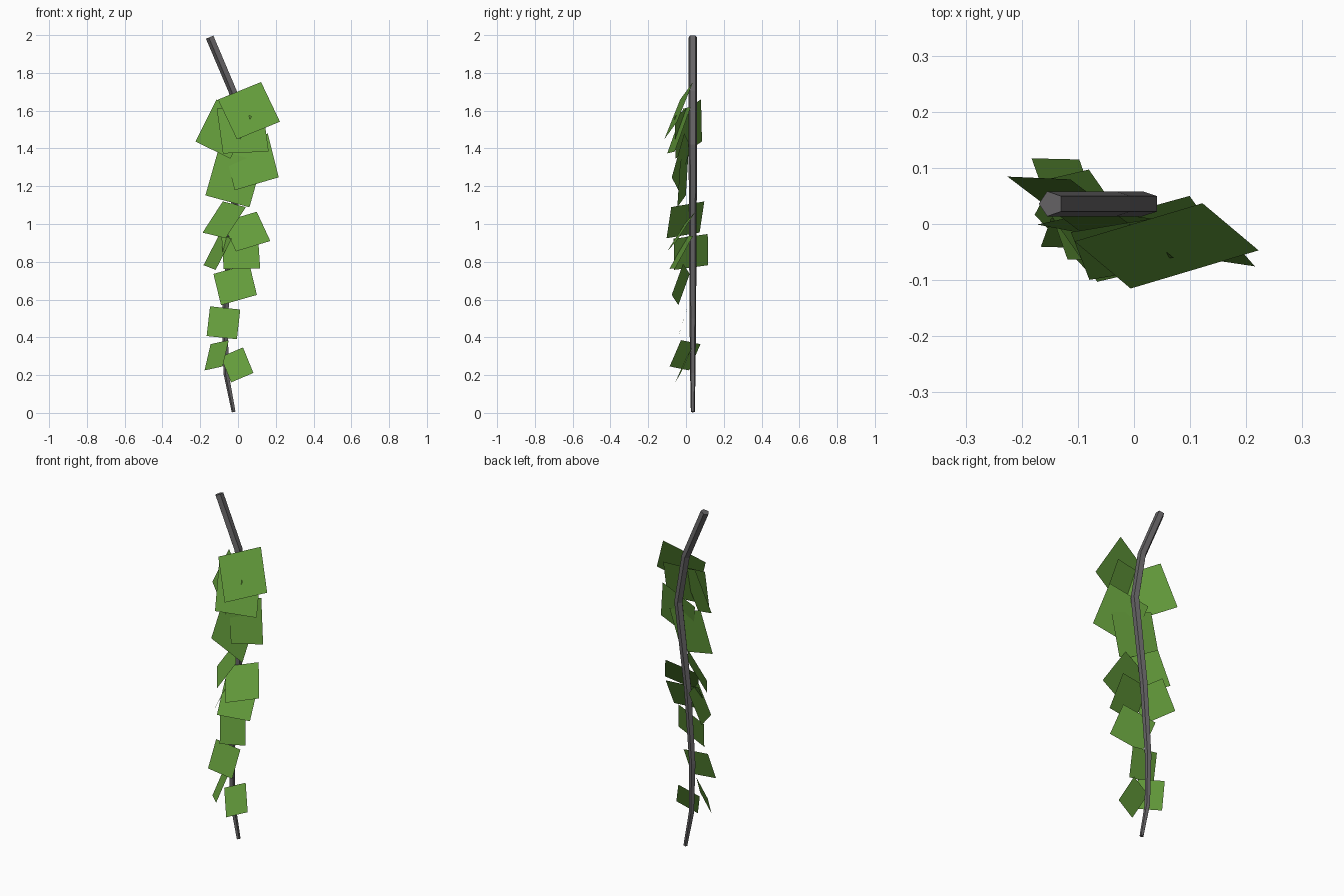
import bpy
import bmesh
import math
from mathutils import Vector

old = bpy.data.objects.get("Cube")
if old:
    bpy.data.objects.remove(old, do_unlink=True)


def make_material(name, colour):
    mat = bpy.data.materials.new(name)
    mat.use_nodes = True
    mat.diffuse_color = colour
    mat.node_tree.nodes["Principled BSDF"].inputs["Base Color"].default_value = colour
    return mat


def make_object(name, bm, mat):
    mesh = bpy.data.meshes.new(name)
    bm.to_mesh(mesh)
    bm.free()
    mesh.materials.append(mat)
    obj = bpy.data.objects.new(name, mesh)
    bpy.context.collection.objects.link(obj)
    return obj


leaf_green = make_material("leaf green", (0.13, 0.34, 0.045, 1))
stem_grey = make_material("stem grey", (0.13, 0.125, 0.13, 1))

# Stem: a tapering five-sided tube that bends in one plane
SIDES = 5
STEM_Y = 0.036
stem_path = [  # x, z, radius
    (-0.022, 0.005, 0.011),
    (-0.062, 0.21, 0.015),
    (-0.068, 0.5, 0.018),
    (-0.038, 0.93, 0.021),
    (0.022, 1.42, 0.0235),
    (-0.025, 1.7, 0.0235),
    (-0.148, 1.99, 0.0235),
]


def build_stem():
    bm = bmesh.new()
    points = [Vector((x, STEM_Y, z)) for x, z, r in stem_path]
    rings = []
    for i, centre in enumerate(points):
        # Each ring lies across the average direction of its neighbours
        before, after = points[max(i - 1, 0)], points[min(i + 1, len(points) - 1)]
        along = (after - before).normalized()
        side = Vector((0, 1, 0)).cross(along)
        radius = stem_path[i][2]
        ring = []
        for k in range(SIDES):
            angle = math.pi + math.tau * k / SIDES
            offset = side * math.cos(angle) + Vector((0, math.sin(angle), 0))
            ring.append(bm.verts.new(centre + offset * radius))
        rings.append(ring)
    for low, high in zip(rings, rings[1:]):
        for k in range(SIDES):
            n = (k + 1) % SIDES
            bm.faces.new((low[k], low[n], high[n], high[k]))
    bm.faces.new(rings[0])
    bm.faces.new(rings[-1])
    bmesh.ops.recalc_face_normals(bm, faces=bm.faces)
    make_object("stem", bm, stem_grey)


# Leaves: flat square cards, each given by its centre, top edge and side edge
def build_leaf(name, centre, across, down):
    c, u, v = (Vector(p) for p in (centre, across, down))
    bm = bmesh.new()
    corners = [c + u * a + v * b
               for a, b in ((-0.5, -0.5), (-0.5, 0.5), (0.5, 0.5), (0.5, -0.5))]
    bm.faces.new([bm.verts.new(p) for p in corners])
    make_object(name, bm, leaf_green)


leaves = [
    # large leaves near the top
    ((.058, -.039, 1.6), (.228, .068, .093), (.1, -.084, -.21)),
    ((-.077, .012, 1.503), (.185, -.14, -.09), (-.112, .005, -.223)),
    ((.025, -.037, 1.497), (.242, .04, .01), (.033, -.085, -.237)),
    ((.07, -.025, 1.329), (.233, -.035, .068), (.058, -.066, -.232)),
    ((-.022, -.016, 1.24), (.233, -.045, -.063), (-.068, -.015, -.24)),
    # medium leaves in the middle
    ((-.073, -.003, 1.022), (.122, -.175, -.03), (-.107, -.025, -.165)),
    ((.044, -.025, .96), (.182, .05, .055), (.072, -.1, -.155)),
    ((-.108, .026, .852), (.064, -.18, -.025), (-.085, .002, -.165)),
    ((.015, -.025, .85), (.193, .03, .003), (.012, -.095, -.172)),
    ((-.015, -.028, .68), (.19, -.035, .054), (.04, -.06, -.165)),
    # small leaves near the tip
    ((-.077, -.018, .477), (.16, -.005, -.017), (-.018, -.05, -.157)),
    ((-.113, -.005, .305), (.096, -.103, .021), (-.032, -.06, -.139)),
    ((-.005, -.012, .254), (.118, .03, .05), (.055, -.06, -.135)),
]

build_stem()
for number, (centre, across, down) in enumerate(leaves, 1):
    build_leaf(f"leaf_{number}", centre, across, down)
